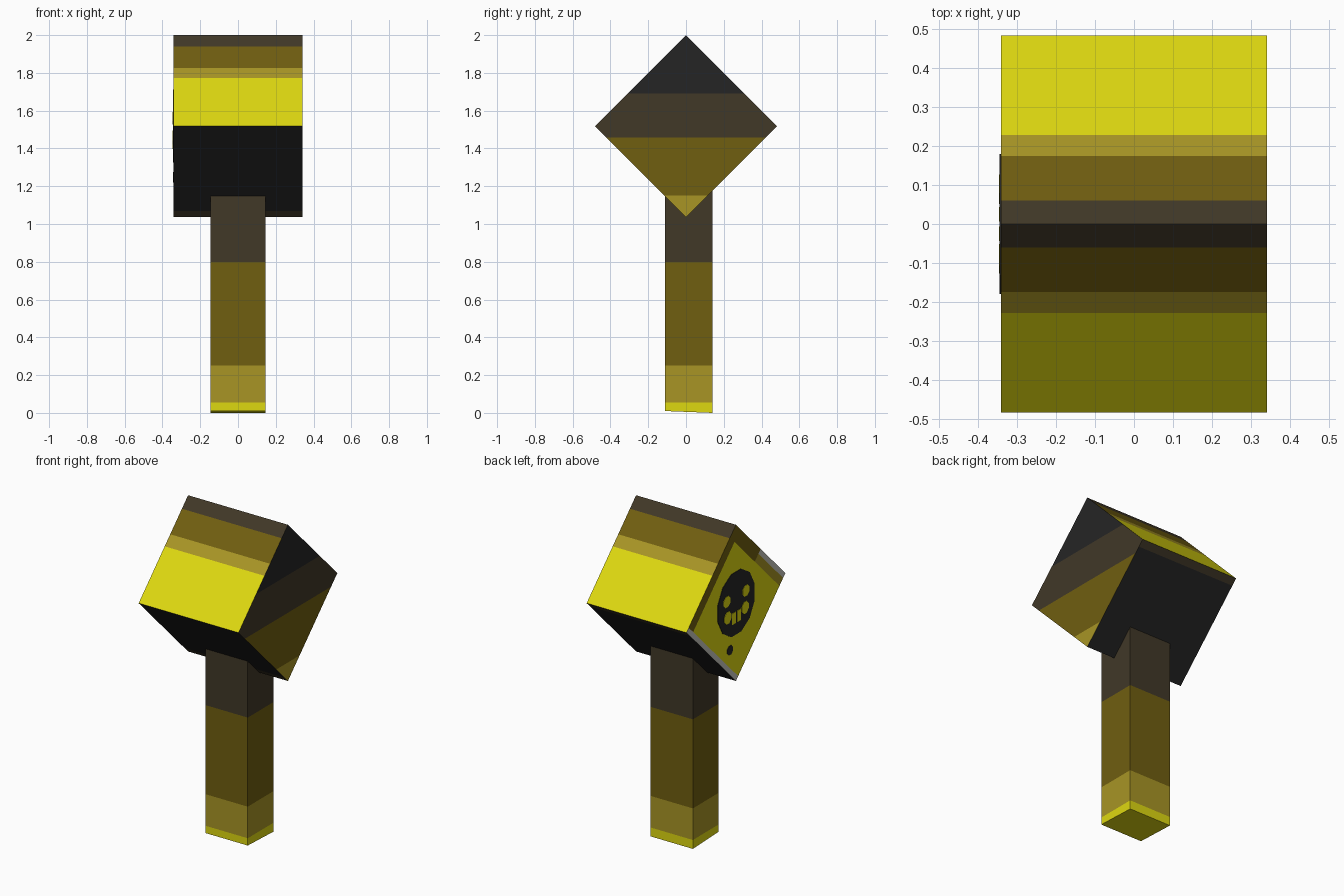
import bpy, bmesh, math
from mathutils import Matrix, Vector

if "Cube" in bpy.data.objects:
    bpy.data.objects.remove(bpy.data.objects["Cube"])

def lin(c):
    return c / 12.92 if c <= 0.04045 else ((c + 0.055) / 1.055) ** 2.4

MATS = []
for name, hexa in [("yellow", "DED810"), ("tan", "A89525"), ("brown", "705E10"),
                   ("dark_brown", "413827"), ("black", "252525"), ("pale_grey", "C8C8BE")]:
    m = bpy.data.materials.new(name)
    m.diffuse_color = [lin(int(hexa[i:i + 2], 16) / 255) for i in (0, 2, 4)] + [1]
    m.use_nodes = True
    m.node_tree.nodes["Principled BSDF"].inputs["Base Color"].default_value = m.diffuse_color
    MATS.append(m)
YELLOW, TAN, BROWN, DARK, BLACK, GREY = range(6)

def finish(name, bm):
    me = bpy.data.meshes.new(name)
    bm.to_mesh(me)
    bm.free()
    for m in MATS:
        me.materials.append(m)
    ob = bpy.data.objects.new(name, me)
    bpy.context.collection.objects.link(ob)
    return ob

def cut(bm, pick, co, no):
    """Slice only the faces chosen by pick along a plane."""
    bm.normal_update()
    faces = [f for f in bm.faces if pick(f)]
    geom = set(faces)
    for f in faces:
        geom.update(f.edges)
        geom.update(f.verts)
    bmesh.ops.bisect_plane(bm, geom=list(geom), plane_co=co, plane_no=no)

def band(value, limits, colours):
    for lim, col in zip(limits, colours):
        if value < lim:
            return col
    return colours[-1]

# --- head: cube turned 45 degrees about x ---
S, ZC = 0.682, 1.518
H = S / 2
R = math.sqrt(0.5)
UP = Vector((0, 0, 1))
A, B = Vector((0, R, R)), Vector((0, -R, R))
C = Vector((0, 0, ZC))
bm = bmesh.new()
bmesh.ops.create_cube(bm, size=S, matrix=Matrix.Translation(C) @ Matrix.Rotation(math.pi / 4, 4, 'X'))

upper = lambda f: f.normal.z > 0.5
low_front = lambda f: f.normal.z < -0.5 and f.normal.y < 0
low_back = lambda f: f.normal.z < -0.5 and f.normal.y > 0
right = lambda f: f.normal.x > 0.5
left = lambda f: f.normal.x < -0.5
ROOF = (1.772, 1.826, 1.94)
END = (1.15, 1.457, 1.69)
for z in ROOF:
    cut(bm, upper, (0, 0, z), UP)
for z in END:
    cut(bm, right, (0, 0, z), UP)
cut(bm, low_front, (0, 0, 1.07), UP)
cut(bm, low_back, (0, 0, 1.485), UP)
for d in (0.28, 0.0):
    cut(bm, left, C + A * d, A)
for d in (0.26, 0.31, -0.31):
    cut(bm, left, C + B * d, B)

bm.normal_update()
for f in bm.faces:
    c = f.calc_center_median()
    if upper(f):
        f.material_index = band(c.z, ROOF, (YELLOW, TAN, BROWN, DARK))
    elif right(f):
        f.material_index = band(c.z, END, (TAN, BROWN, DARK, BLACK))
    elif low_front(f):
        f.material_index = DARK if c.z < 1.07 else BLACK
    elif low_back(f):
        f.material_index = DARK if c.z > 1.485 else BLACK
    else:
        a, b = (c - C).dot(A), (c - C).dot(B)
        col = YELLOW
        if b < -0.31 or (b > 0.31 and a < 0):
            col = GREY
        elif b > 0.26:
            col = BROWN if a > 0 else TAN
        elif a > 0.28:
            col = BROWN
        f.material_index = col
finish("hammer_head", bm)

# --- handle: square post with colour bands, base very slightly slanted ---
bm = bmesh.new()
bmesh.ops.create_cube(bm, size=1, matrix=Matrix.Translation((0, 0.014, 0.6)) @ Matrix.Diagonal((0.29, 0.252, 1.2, 1)))
for v in bm.verts:
    if v.co.z < 0.1 and v.co.y < 0:
        v.co.z = 0.01
GRIP = (0.055, 0.25, 0.8)
for z in GRIP:
    cut(bm, lambda f: True, (0, 0, z), UP)
for f in bm.faces:
    f.material_index = band(f.calc_center_median().z, GRIP, (YELLOW, TAN, BROWN, DARK))
finish("handle", bm)

# --- painted end badge on the left face: round dark patch with light spots ---
def plate(name, y, dz, ry, rz, sides, lift, mat):
    bm = bmesh.new()
    turn = Matrix.Rotation(math.pi / 2, 4, 'Y')
    place = Matrix.Translation((-H - lift / 2, y, ZC + dz)) @ Matrix.Diagonal((1, ry, rz, 1)) @ turn
    bmesh.ops.create_cone(bm, cap_ends=True, segments=sides, radius1=1, radius2=1, depth=lift,
                          matrix=place @ Matrix.Rotation(math.pi / sides, 4, 'Z'))
    bmesh.ops.recalc_face_normals(bm, faces=bm.faces)
    for f in bm.faces:
        f.material_index = mat
    finish(name, bm)

plate("dark_patch", 0, 0, 0.185, 0.2, 12, 0.003, BLACK)
plate("small_dark_dot", 0.06, -0.27, 0.03, 0.03, 8, 0.003, BLACK)
for side, tag in ((1, "back"), (-1, "front")):
    plate("upper_spot_" + tag, side * 0.093, 0.042, 0.036, 0.036, 8, 0.005, YELLOW)
    plate("lower_spot_" + tag, side * 0.085, -0.06, 0.036, 0.04, 8, 0.005, YELLOW)
    plate("inner_spot_" + tag, side * 0.025, -0.085, 0.026, 0.05, 4, 0.005, YELLOW)
